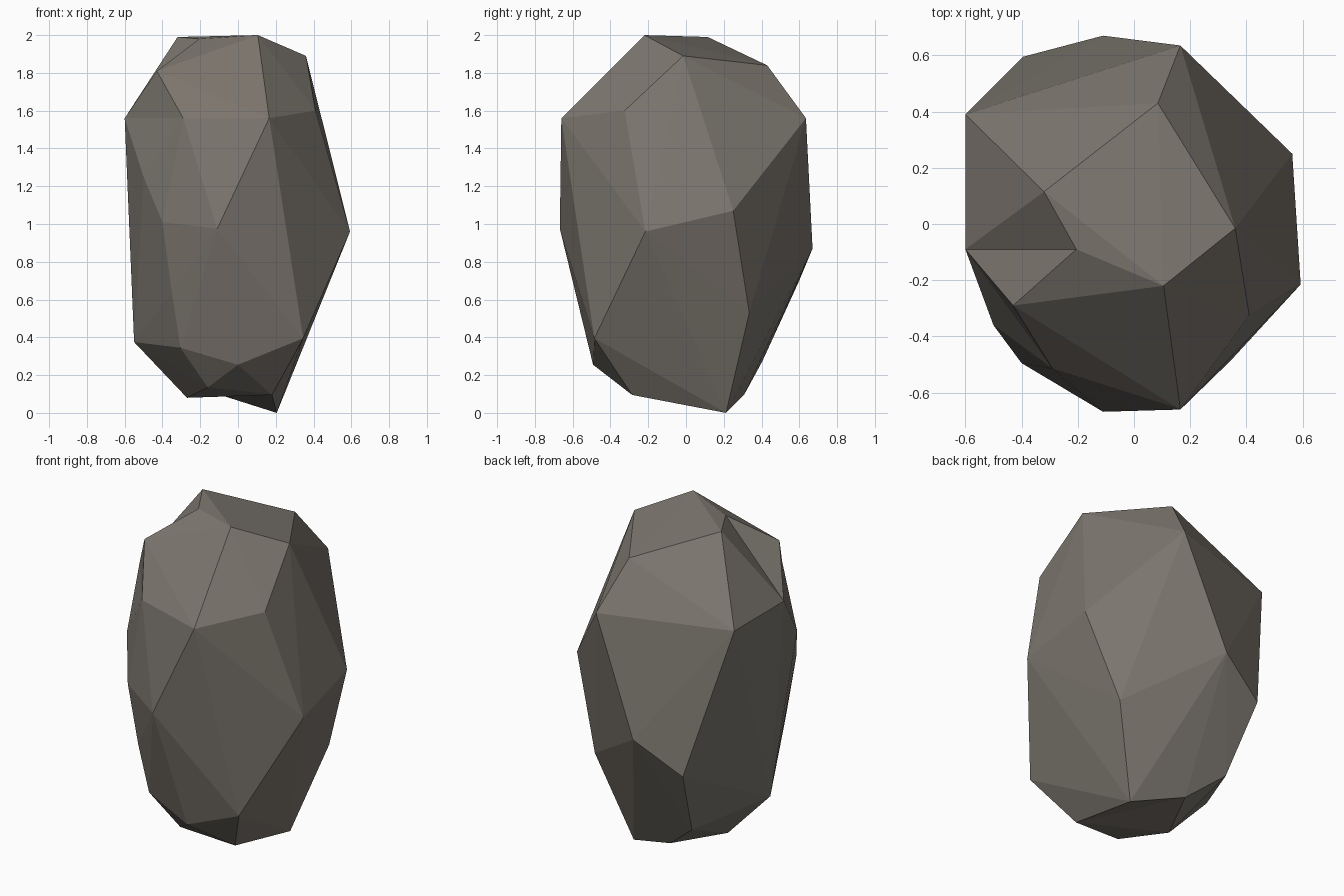
import bpy, bmesh

# Corner points of the boulder, grouped by height
pts = [
    # crown
    (.105, -.22, 2.0), (.36, -.015, 1.89), (.085, .43, 1.84), (-.32, .115, 1.99), (-.205, -.09, 1.98),
    # shoulders
    (-.43, -.29, 1.81), (-.29, -.515, 1.56), (.165, -.66, 1.56), (.41, -.325, 1.60),
    (.165, .635, 1.56), (-.60, -.09, 1.56), (-.60, .39, 1.56),
    # waist
    (-.50, -.36, 1.25), (-.40, -.495, 1.01), (-.11, -.668, .975), (.593, -.215, .96),
    (.563, .25, 1.07), (-.11, .67, .87), (-.395, .595, .69), (-.35, -.465, .64), (.383, .335, .53),
    # lower edge
    (.345, -.485, .395), (-.305, -.425, .345), (-.55, -.03, .375), (-.324, .405, .275), (0, -.492, .255),
    # foot
    (.18, -.285, .095), (.205, .212, 0), (-.11, .31, .10), (-.27, -.02, .08), (-.16, -.33, .135),
]

bm = bmesh.new()
v = [bm.verts.new(p) for p in pts]
bmesh.ops.convex_hull(bm, input=v)

# Turn three hull edges inwards to make the shallow dents
for a, b in ((3, 5), (5, 12), (27, 29)):
    if v[a].is_valid and v[b].is_valid:
        e = bm.edges.get((v[a], v[b]))
        if e:
            bmesh.utils.edge_rotate(e, True)

bmesh.ops.delete(bm, geom=[x for x in bm.verts if not x.link_faces], context='VERTS')
bmesh.ops.recalc_face_normals(bm, faces=bm.faces[:])
me = bpy.data.meshes.new("boulder")
bm.to_mesh(me)
bm.free()

# Single stone colour
stone = bpy.data.materials.new("warm grey stone")
stone.diffuse_color = (.20, .18, .155, 1)
me.materials.append(stone)
bpy.context.collection.objects.link(bpy.data.objects.new("boulder", me))
